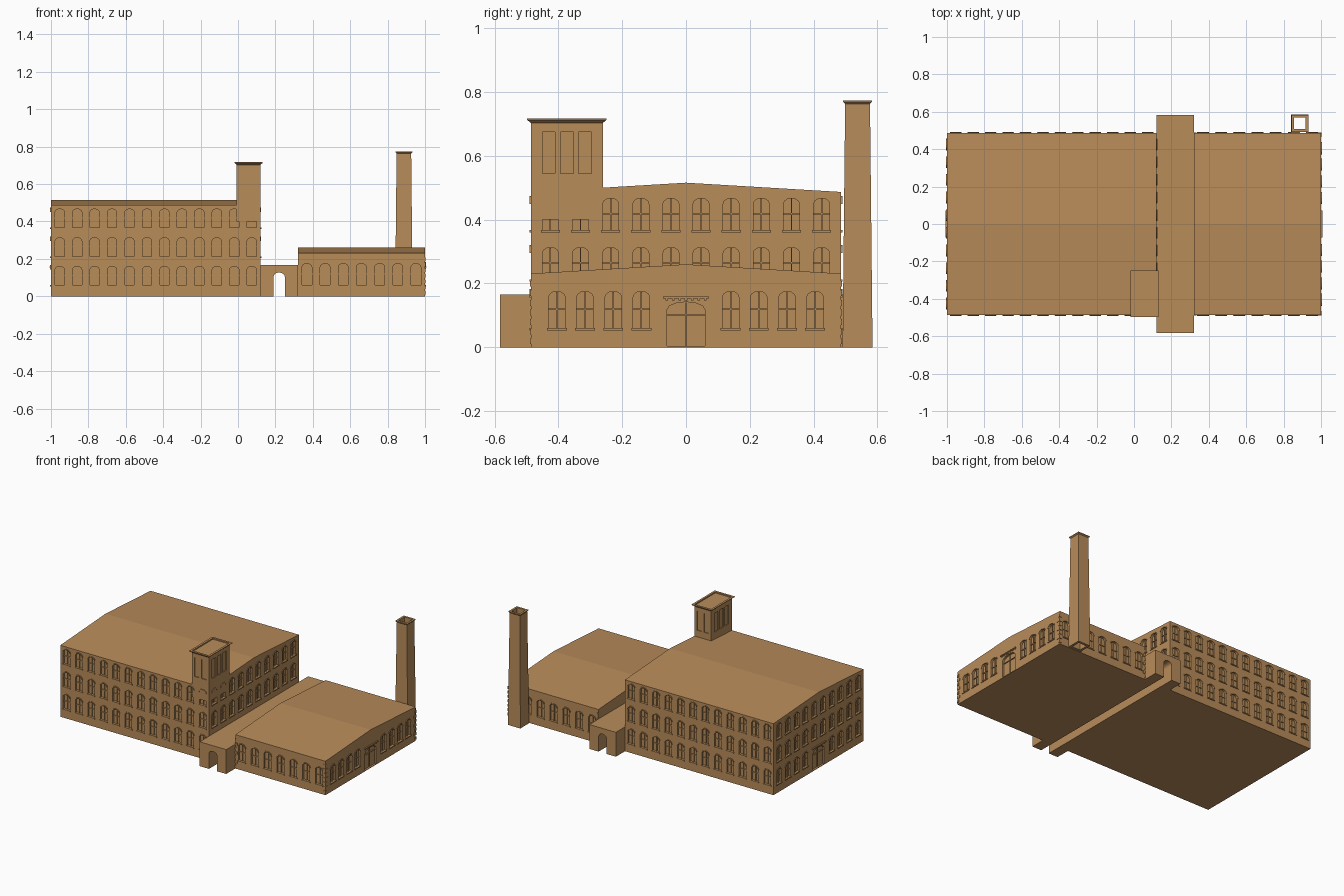
import bpy, bmesh, math

if "Cube" in bpy.data.objects:
    bpy.data.objects.remove(bpy.data.objects["Cube"])

brick = bpy.data.materials.new("tan_brick")
brick.diffuse_color = (0.479, 0.262, 0.102, 1)
brick.use_nodes = True
brick.node_tree.nodes["Principled BSDF"].inputs["Base Color"].default_value = brick.diffuse_color


def make(name, bm):
    bmesh.ops.recalc_face_normals(bm, faces=bm.faces)
    me = bpy.data.meshes.new(name)
    bm.to_mesh(me)
    bm.free()
    me.materials.append(brick)
    ob = bpy.data.objects.new(name, me)
    bpy.context.collection.objects.link(ob)
    return ob


def wall(axis, sign, pos):
    """Map (along wall, height, outward depth) to world space."""
    if axis == 'y':
        return lambda u, z, d: (u, sign * (abs(pos) + d), z)
    return lambda u, z, d: (pos + sign * d, u, z)


def prism(bm, pts, d0, d1, fr):
    a = [bm.verts.new(fr(u, z, d0)) for u, z in pts]
    b = [bm.verts.new(fr(u, z, d1)) for u, z in pts]
    n = len(pts)
    bm.faces.new(a)
    bm.faces.new(b[::-1])
    for i in range(n):
        bm.faces.new((a[i], b[i], b[(i + 1) % n], a[(i + 1) % n]))


def rect(u0, u1, z0, z1):
    return [(u0, z0), (u1, z0), (u1, z1), (u0, z1)]


def arc(u, z, r, rise, n=6):
    return [(u + r * math.cos(math.pi * i / n), z + rise * math.sin(math.pi * i / n))
            for i in range(n + 1)]


def arched(u, z, w, h, rise):
    return [(u - w / 2, z), (u + w / 2, z)] + arc(u, z + h - rise, w / 2, rise)


def cut(ob, bm):
    """Subtract recesses from a building body."""
    cutter = make("cutter", bm)
    cutter.hide_render = True
    m = ob.modifiers.new("openings", 'BOOLEAN')
    m.operation, m.solver, m.object = 'DIFFERENCE', 'EXACT', cutter
    bpy.context.view_layer.objects.active = ob
    bpy.ops.object.modifier_apply(modifier=m.name)
    bpy.data.objects.remove(cutter)


def window(cb, tb, fr, u, z, w, h):
    rise = w * 0.35
    prism(cb, arched(u, z, w, h, rise), -0.012, 0.01, fr)
    # sill, arched hood, mullion and rail
    prism(tb, rect(u - w * .6, u + w * .6, z - .007, z), -.002, .005, fr)
    s = z + h - rise
    ring = arc(u, s, w * .62, rise + .007) + arc(u, s, w * .5, rise)[::-1]
    prism(tb, ring, -.002, .004, fr)
    prism(tb, rect(u - .002, u + .002, z, z + h - .001), -.013, -.006, fr)
    prism(tb, rect(u - w / 2, u + w / 2, z + h * .5, z + h * .5 + .004), -.013, -.006, fr)


def door(cb, tb, fr, u=0.0):
    prism(cb, arched(u, 0.004, .12, .138, .025), -.014, .01, fr)
    prism(tb, rect(u - .002, u + .002, .004, .141), -.015, -.008, fr)
    prism(tb, rect(u - .06, u + .06, .1, .105), -.015, -.008, fr)
    # canopy with brackets
    prism(tb, rect(u - .072, u + .072, .153, .159), -.002, .008, fr)
    for i in range(7):
        c = u - .06 + i * .02
        prism(tb, rect(c - .004, c + .004, .147, .153), -.002, .005, fr)


def gable(name, x0, x1, eave, ridge, y=.486):
    bm = bmesh.new()
    pts = [(-y, 0), (y, 0), (y, eave), (0, ridge), (-y, eave)]
    prism(bm, pts, 0, x1 - x0, wall('x', 1, x0))
    return make(name, bm)


Y = .486
# Main three-storey mill
mill = gable("main_mill", -1, .12, .487, .516)
cb, tb = bmesh.new(), bmesh.new()
floors = (.06, .213, .367)
for z in floors:
    for i in range(12):
        u = -1 + 1.12 * (i + .5) / 12
        for s in (-1, 1):
            window(cb, tb, wall('y', s, Y), u, z, .05, .1)
    for i in range(10):
        u = (i - 4.5) * .0945
        if z > .1:
            window(cb, tb, wall('x', 1, .12), u, z, .05, .1)
        if z > .1 or abs(u) > .1:
            window(cb, tb, wall('x', -1, -1), u, z, .05, .1)
door(cb, tb, wall('x', -1, -1))
cut(mill, cb)
make("mill_window_trim", tb)

# Low building with end door
low = gable("low_building", .32, 1, .231, .26)
cb, tb = bmesh.new(), bmesh.new()
for i in range(7):
    u = .32 + .68 * (i + .5) / 7
    for s in (-1, 1):
        window(cb, tb, wall('y', s, Y), u, .06, .052, .115)
for c in (.14, .228, .317, .405):
    for s in (-1, 1):
        window(cb, tb, wall('x', 1, 1), s * c, .06, .052, .115)
door(cb, tb, wall('x', 1, 1))
cut(low, cb)
# corner quoins
for k in range(7):
    z, ln = .01 + k * .03, (.014, .022)[k % 2]
    for s in (-1, 1):
        prism(tb, rect(1 - ln, 1.003, z, z + .018), -.002, .003, wall('y', s, Y))
        prism(tb, rect(.32, .32 + ln * .7, z, z + .018), -.002, .003, wall('y', s, Y))
        prism(tb, rect(s * (Y - ln), s * Y, z, z + .018), -.002, .003, wall('x', 1, 1))
make("low_building_trim", tb)

# Link block with arched passage running through
bm = bmesh.new()
prof = [(.12, 0), (.19, 0)] + arc(.22, .105, .03, .022, 8)[::-1] + \
       [(.25, 0), (.32, 0), (.32, .166), (.12, .166)]
prism(bm, prof, -.584, .584, lambda u, z, d: (u, d, z))
make("link_with_passage", bm)


def loft(bm, rings, closed):
    """Rings are (x0, x1, y0, y1, z) rectangles joined in order."""
    vs = [[bm.verts.new(p) for p in ((a, c, z), (b, c, z), (b, d, z), (a, d, z))]
          for a, b, c, d, z in rings]
    pairs = list(zip(vs, vs[1:]))
    if closed:
        pairs.append((vs[-1], vs[0]))
    else:
        bm.faces.new(vs[0])
        bm.faces.new(vs[-1])
    for p, q in pairs:
        for i in range(4):
            j = (i + 1) % 4
            bm.faces.new((p[i], p[j], q[j], q[i]))


def ring(cx, cy, rx, ry, z):
    return (cx - rx, cx + rx, cy - ry, cy + ry, z)


# Stair tower rising above the roof
bm = bmesh.new()
loft(bm, [ring(.0565, -.3735, .0635, .1125, z) for z in (.4, .706)], False)
tower = make("stair_tower", bm)
cb = bmesh.new()
for c in (-.43, -.3735, -.317):
    for s, x in ((1, .12), (-1, -.007)):
        prism(cb, rect(c - .02, c + .02, .545, .675), -.006, .01, wall('x', s, x))
for s, y in ((-1, -.486), (1, -.261)):
    for c in (.03, .083):
        fr = (lambda u, z, d, s=s, y=y: (u, y + s * d, z))
        prism(cb, rect(c - .018, c + .018, .545, .675), -.006, .01, fr)
cut(tower, cb)

# Tower cornice, flared with a sunken top
bm = bmesh.new()
loft(bm, [ring(.0565, -.3735, .0635 + e, .1125 + e, z) for e, z in
          ((0, .703), (.012, .713), (.012, .717), (-.002, .717), (-.002, .709))], False)
make("tower_cornice", bm)

# Tapered hollow chimney with flared rim
bm = bmesh.new()
loft(bm, [ring(.887, .538, r, r, z) for r, z in
          ((.047, 0), (.039, .763), (.045, .769), (.045, .774), (.031, .774), (.031, 0))], True)
make("chimney", bm)
